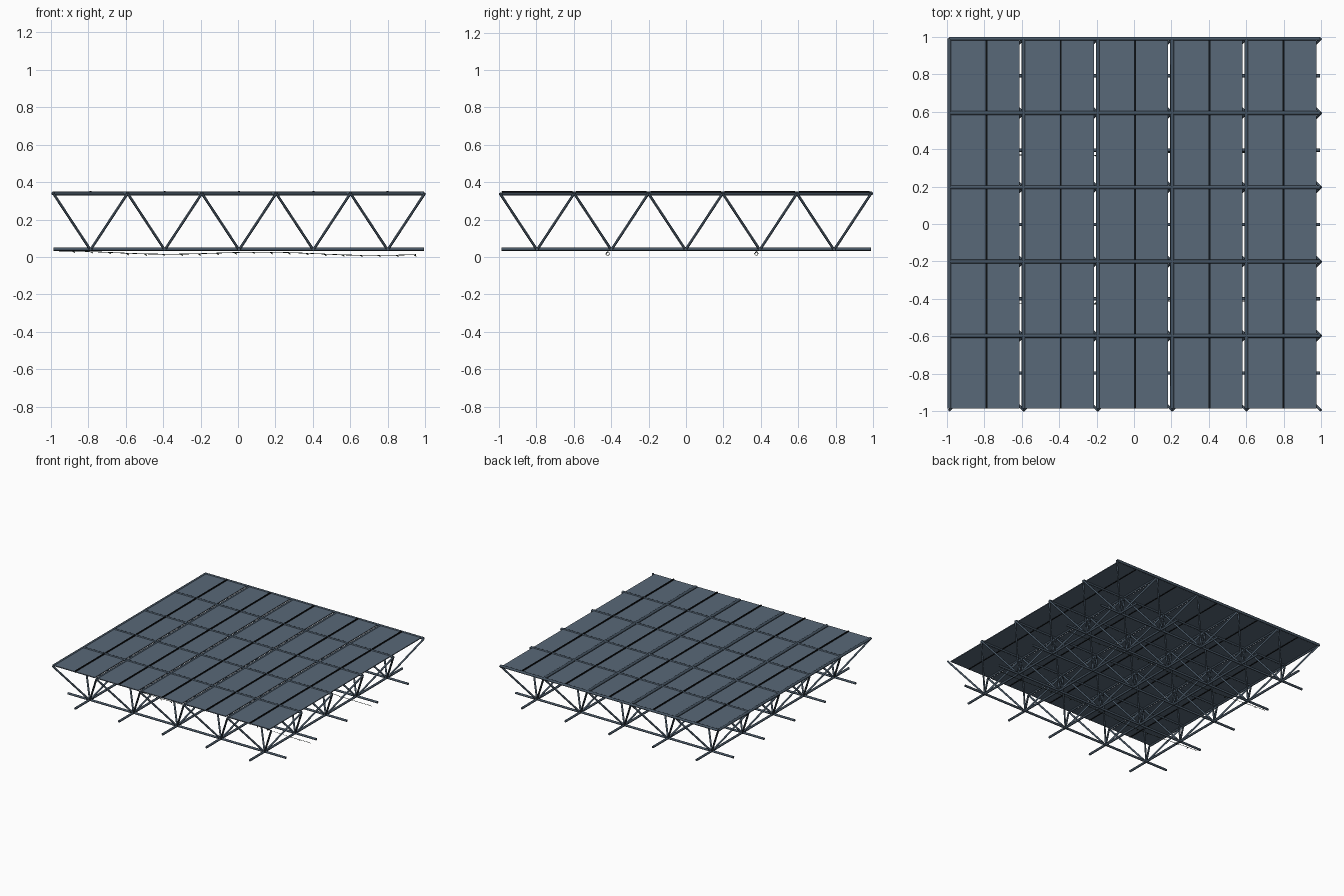
import bpy, bmesh, math, random
from mathutils import Vector

if "Cube" in bpy.data.objects:
    bpy.data.objects.remove(bpy.data.objects["Cube"])

random.seed(4)
N, STEP = 5, 0.397
X0, Y0 = -0.987, -0.995          # left and front corner of the frame
Z_TOP, Z_LOW = 0.34, 0.042       # chord levels


def material(name, rgb):
    m = bpy.data.materials.new(name)
    m.diffuse_color = (*rgb, 1)
    m.use_nodes = True
    m.node_tree.nodes["Principled BSDF"].inputs["Base Color"].default_value = m.diffuse_color
    return m


STEEL = material("blue grey steel", (0.065, 0.095, 0.13))
GLASS = material("slate panel", (0.098, 0.138, 0.188))
BLACK = material("black trim", (0.004, 0.005, 0.006))
VINE = material("dark green cable", (0.02, 0.03, 0.022))


def finish(bm, name, mat, smooth=False):
    me = bpy.data.meshes.new(name)
    bm.to_mesh(me)
    bm.free()
    me.materials.append(mat)
    for p in me.polygons:
        p.use_smooth = smooth and len(p.vertices) == 4
    ob = bpy.data.objects.new(name, me)
    bpy.context.collection.objects.link(ob)
    return ob


def rod(bm, a, b, r, sides=8):
    a, b = Vector(a), Vector(b)
    d = b - a
    mat = d.to_track_quat('Z', 'Y').to_matrix().to_4x4()
    mat.translation = (a + b) / 2
    bmesh.ops.create_cone(bm, cap_ends=True, segments=sides, radius1=r,
                          radius2=r, depth=d.length, matrix=mat)


def box(bm, lo, hi):
    verts = bmesh.ops.create_cube(bm, size=1)["verts"]
    for v in verts:
        v.co = [(l + h) / 2 + c * (h - l) for l, h, c in zip(lo, hi, v.co)]


# Upper and lower chords, running both ways
X1, Y1 = X0 + N * STEP, Y0 + N * STEP
top, low = bmesh.new(), bmesh.new()
for i in range(N):
    x, y = X0 + i * STEP, Y0 + (i + 1) * STEP
    rod(top, (X0, y, Z_TOP), (X1 - 0.005, y, Z_TOP), 0.0105)
    rod(top, (x, Y0 + 0.008, Z_TOP), (x, Y1, Z_TOP), 0.0105)
    xm, ym = x + STEP / 2, y - STEP / 2
    rod(low, (X0, ym, Z_LOW), (X1 - 0.005, ym, Z_LOW), 0.009)
    rod(low, (xm, Y0 + 0.008, Z_LOW), (xm, Y1, Z_LOW), 0.009)
finish(top, "upper_chords", STEEL, True)
finish(low, "lower_chords", STEEL, True)

# Pyramid struts, roof panels and the black seam of each bay
struts, panels, seams = bmesh.new(), bmesh.new(), bmesh.new()
for i in range(N):
    for j in range(N):
        x, y = X0 + i * STEP, Y0 + j * STEP
        xm, ym = x + STEP / 2, y + STEP / 2
        for cx in (x, x + STEP):
            for cy in (y, y + STEP):
                rod(struts, (xm, ym, Z_LOW - 0.004), (cx, cy, Z_TOP), 0.0075, 6)
        box(panels, (x + 0.008, y + 0.01, 0.338), (x + STEP - 0.022, y + STEP - 0.01, 0.345))
        box(seams, (xm - 0.005, y + 0.01, 0.336), (xm + 0.005, y + STEP - 0.01, 0.352))
finish(struts, "pyramid_struts", STEEL, True)
finish(panels, "roof_panels", GLASS)
finish(seams, "panel_seams", BLACK)

# Two thin wavy cables with small hanging tags below the frame
cables = bmesh.new()
for yc in (-0.42, 0.375):
    pts = []
    for k in range(41):
        x = -0.97 + k * 0.048
        z = 0.02 - 0.006 * x + 0.007 * math.cos((x + 0.95) * 5.7)
        pts.append(Vector((x, yc + 0.01 * math.sin(x * 4), z)))
    for k, (a, b) in enumerate(zip(pts, pts[1:])):
        rod(cables, a, b, 0.0018, 4)
        if k % 2:
            s = random.uniform(0.008, 0.013)
            tip = b + Vector((0.004, random.uniform(-0.015, 0.015), -s))
            tip.z = max(tip.z, 0)
            cables.faces.new([cables.verts.new(p) for p in
                              (b, b - Vector((0.016, 0, 0)), tip)])
finish(cables, "hanging_cables", VINE)
